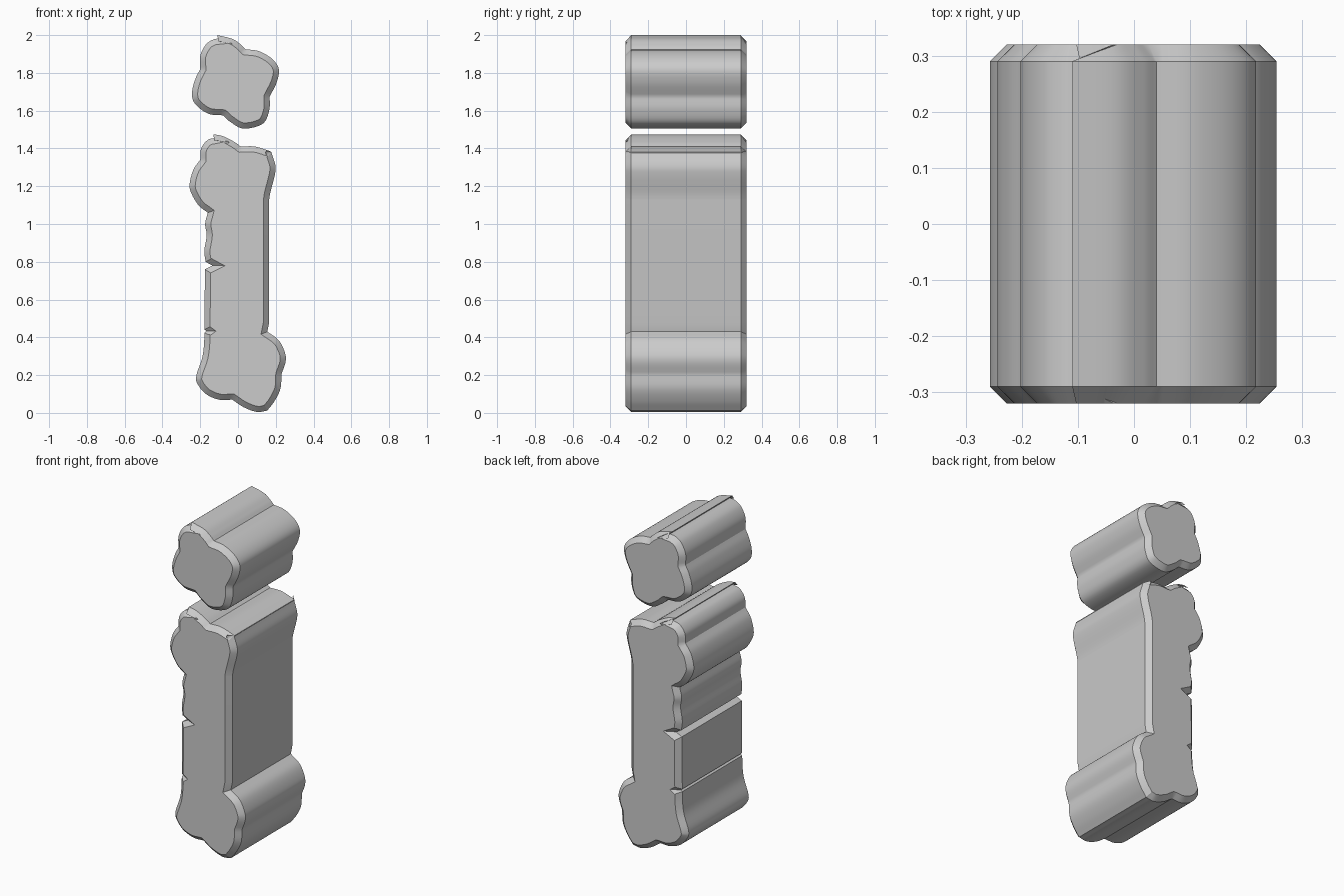
import bpy
import math
from mathutils import Vector

cube = bpy.data.objects.get("Cube")
if cube:
    bpy.data.objects.remove(cube, do_unlink=True)

HALF_DEPTH = 0.32
CHAMFER = 0.03

grey = bpy.data.materials.new("plain grey")
grey.use_nodes = True
colour = (0.6, 0.6, 0.6, 1)
grey.diffuse_color = colour
grey.node_tree.nodes["Principled BSDF"].inputs["Base Color"].default_value = colour


def smooth_run(points, steps=6):
    """Rounded path through the points, sharp at both of its ends."""
    pts = [Vector(p) for p in points]
    if len(pts) == 2:
        return pts[:1]
    pts = [2 * pts[0] - pts[1]] + pts + [2 * pts[-1] - pts[-2]]
    path = []
    for a, b, c, d in zip(pts, pts[1:], pts[2:], pts[3:]):
        for i in range(steps):
            t = i / steps
            path.append(0.5 * (2 * b + (c - a) * t
                               + (2 * a - 5 * b + 4 * c - d) * t * t
                               + (3 * b - a - 3 * c + d) * t ** 3))
    return path


def chamfered_slab(name, runs):
    """Extrude an outline made of runs; each run ends where the next begins."""
    outline = []
    for run, following in zip(runs, runs[1:] + runs[:1]):
        outline += smooth_run(run + following[:1])
    curve = bpy.data.curves.new(name, "CURVE")
    curve.dimensions = "2D"
    curve.fill_mode = "BOTH"
    curve.extrude = HALF_DEPTH - CHAMFER
    curve.bevel_depth = CHAMFER
    curve.bevel_resolution = 0
    curve.offset = -CHAMFER
    spline = curve.splines.new("POLY")
    spline.points.add(len(outline) - 1)
    for point, p in zip(spline.points, outline):
        point.co = (p.x, p.y, 0, 1)
    spline.use_cyclic_u = True
    curve.materials.append(grey)

    obj = bpy.data.objects.new(name, curve)
    bpy.context.collection.objects.link(obj)
    obj.rotation_euler.x = math.pi / 2
    bpy.ops.object.select_all(action="DESELECT")
    obj.select_set(True)
    bpy.context.view_layer.objects.active = obj
    bpy.ops.object.convert(target="MESH")
    obj = bpy.context.object
    bpy.ops.object.mode_set(mode="EDIT")
    bpy.ops.mesh.select_all(action="SELECT")
    bpy.ops.mesh.remove_doubles(threshold=0.0005)
    bpy.ops.mesh.normals_make_consistent(inside=False)
    bpy.ops.object.mode_set(mode="OBJECT")
    bpy.ops.object.shade_smooth_by_angle(angle=math.radians(28))
    obj.name = name


# Upper knob: four rounded lobes, clockwise from the top
chamfered_slab("upper_knob", [
    [(-.11, 2), (-.03, 1.98), (.015, 1.95)],
    [(.04, 1.925), (.11, 1.915), (.18, 1.875), (.216, 1.82), (.205, 1.75)],
    [(.168, 1.675), (.165, 1.6), (.13, 1.53), (.03, 1.505), (-.04, 1.54)],
    [(-.08, 1.575), (-.16, 1.585), (-.23, 1.64), (-.243, 1.7), (-.225, 1.77)],
    [(-.2, 1.82), (-.2, 1.89), (-.17, 1.95), (-.13, 1.977)],
    [(-.095, 1.982)],
])

# Shaft with knobbly ends and small nicks down its right side
chamfered_slab("shaft", [
    [(-.13, 1.475), (-.08, 1.465), (-.02, 1.435)],
    [(.015, 1.41), (.09, 1.41), (.17, 1.385)],
    [(.178, 1.375), (.198, 1.31), (.195, 1.26), (.172, 1.17)],
    [(.165, 1.13)],
    [(.165, .48)],
    [(.155, .43), (.215, .385), (.248, .32), (.252, .27)],
    [(.23, .205), (.225, .13), (.195, .065)],
    [(.155, .012), (.1, .005), (.03, .03)],
    [(-.03, .07), (-.1, .07), (-.17, .1), (-.215, .155), (-.22, .2), (-.19, .29),
     (-.18, .36)],
    [(-.178, .425)],
    [(-.167, .433)],
    [(-.178, .441)],
    [(-.175, .76)],
    [(-.135, .78)],
    [(-.172, .8), (-.178, .86), (-.166, .94), (-.174, 1)],
    [(-.16, 1.06), (-.21, 1.1), (-.25, 1.17), (-.255, 1.22), (-.235, 1.29)],
    [(-.2, 1.34), (-.195, 1.4), (-.16, 1.445)],
    [(-.113, 1.457)],
])
